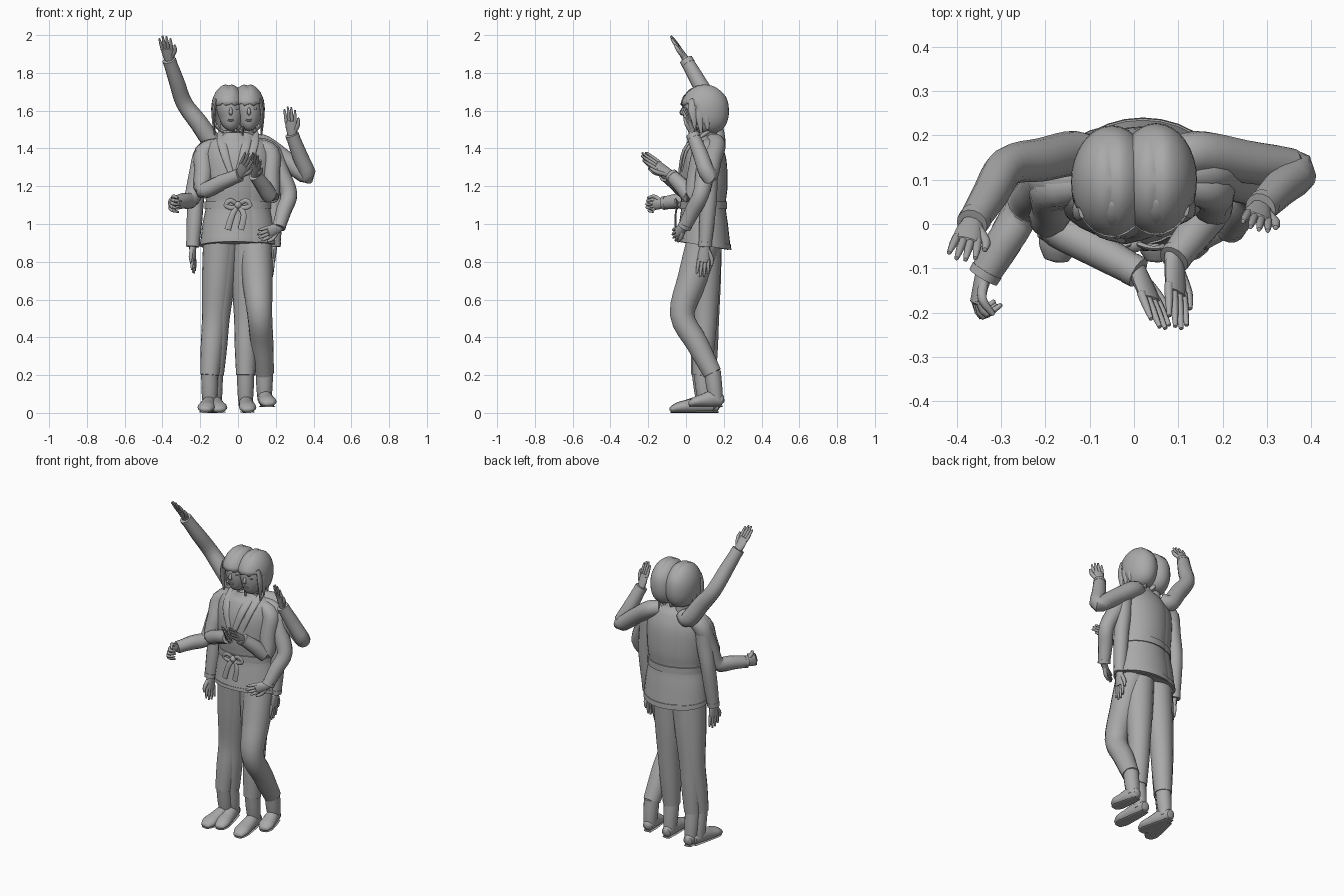
import bpy
import bmesh
from math import sin, cos, pi, radians
from mathutils import Vector, Matrix

cube = bpy.data.objects.get("Cube")
if cube:
    bpy.data.objects.remove(cube, do_unlink=True)
grey = bpy.data.materials.new("plain grey")
grey.use_nodes = True
grey.diffuse_color = (0.4, 0.4, 0.4, 1)
grey.node_tree.nodes["Principled BSDF"].inputs["Base Color"].default_value = grey.diffuse_color
X, Y = Vector((1, 0, 0)), Vector((0, 1, 0))

def finish(name, bm):
    """Turn a bmesh into a smooth shaded grey object."""
    bmesh.ops.recalc_face_normals(bm, faces=bm.faces)
    mesh = bpy.data.meshes.new(name)
    bm.to_mesh(mesh)
    bm.free()
    mesh.materials.append(grey)
    mesh.shade_smooth()
    mesh.set_sharp_from_angle(angle=radians(50))
    obj = bpy.data.objects.new(name, mesh)
    bpy.context.collection.objects.link(obj)
    return obj

def spline(keys, steps):
    """Catmull-Rom interpolation through vectors."""
    result = []
    padded = [keys[0], *keys, keys[-1]]
    for a, b, c, d in zip(padded, padded[1:], padded[2:], padded[3:]):
        for t in (s / steps for s in range(steps)):
            result.append(b + (c - a) * t / 2 + (a * 2 - b * 5 + c * 4 - d) * t * t / 2
                          + (b * 3 - a - c * 3 + d) * t ** 3 / 2)
    return result + [keys[-1]]

def sweep(bm, points, radii, ref=X, sides=14, steps=4, tip=0.5):
    """Sweep an ellipse along a path; ref is the direction of the first radius."""
    path = spline([Vector(p) for p in points], steps)
    sizes = spline([Vector(r if isinstance(r, tuple) else (r, r)) for r in radii], steps)
    rings = []
    for i, (p, r) in enumerate(zip(path, sizes)):
        along = (path[min(i + 1, len(path) - 1)] - path[max(i - 1, 0)]).normalized()
        side = (ref - along * along.dot(ref)).normalized()
        normal = along.cross(side)
        turns = [k * 2 * pi / sides for k in range(sides)]
        rings.append([bm.verts.new(p + side * r.x * cos(a) + normal * r.y * sin(a)) for a in turns])
    for a, b in zip(rings, rings[1:]):
        for k in range(sides):
            bm.faces.new((a[k - 1], a[k], b[k], b[k - 1]))
    for ring, end, inner in ((rings[0], 0, 1), (rings[-1], -1, -2)):
        out = (path[end] - path[inner]).normalized() * min(sizes[end]) * tip
        centre = bm.verts.new(path[end] + out)
        for k in range(sides):
            bm.faces.new((ring[k - 1], ring[k], centre))

def tube(name, points, radii, **options):
    bm = bmesh.new()
    sweep(bm, points, radii, **options)
    return finish(name, bm)

def ball(bm, centre, size, segments=12):
    matrix = Matrix.Translation(centre) @ Matrix.Diagonal((*size, 1))
    return bmesh.ops.create_uvsphere(bm, u_segments=segments, v_segments=segments // 2 + 2,
                                     radius=1, matrix=matrix)["verts"]

def hand(name, wrist, tip, across, curl):
    """Palm, four fingers and a thumb."""
    reach = tip - wrist
    side = Vector(across)
    side = (side - reach * side.dot(reach) / reach.length_squared).normalized()
    bend = reach.normalized().cross(side) * curl
    bm = bmesh.new()
    sweep(bm, [wrist - reach * 0.1, wrist + reach * 0.2, wrist + reach * 0.5],
          [(0.022, 0.02), (0.031, 0.016), (0.033, 0.012)], ref=side, sides=10)
    for k, length in enumerate((0.88, 0.98, 1.0, 0.9)):
        lateral = side * (k - 1.5)
        sweep(bm, [wrist + reach * 0.42 + lateral * 0.016,
                   wrist + reach * 0.72 * length + lateral * 0.018 + bend * 0.02,
                   wrist + reach * length * (1 - curl * 0.5) + lateral * 0.02 + bend * 0.045],
              [0.01, 0.009, 0.005], ref=side, sides=8, steps=3)
    sweep(bm, [wrist + reach * 0.12 - side * 0.018, wrist + reach * 0.38 - side * 0.042,
               wrist + reach * 0.6 - side * 0.045 + bend * 0.03],
          [0.012, 0.011, 0.006], ref=reach.cross(side), sides=8, steps=3)
    finish(name, bm)

def arm(name, shoulder, elbow, wrist, tip, across, curl=0.0):
    """Sleeve rising from inside the jacket, a flared cuff, then the hand."""
    shoulder, elbow, wrist, tip = map(Vector, (shoulder, elbow, wrist, tip))
    root = shoulder.lerp(Vector((0, 0.11, 1.46)), 0.4)
    tube(name + "_sleeve", [root, shoulder, shoulder.lerp(elbow, 0.5), elbow, elbow.lerp(wrist, 0.5), wrist],
         [0.042, 0.05, 0.049, 0.044, 0.041, 0.034], ref=Vector((0.2, 1, 0.3)), tip=0.1)
    tube(name + "_cuff", [wrist.lerp(elbow, 0.1), wrist], [0.037, 0.036], ref=Vector((0.2, 1, 0.3)), tip=0.1)
    hand(name + "_hand", wrist, tip, across, curl)

# Right arms
arm("right_raised_arm", (-.13, .16, 1.43), (-.285, .13, 1.64), (-.365, 0, 1.87), (-.39, -.08, 1.995), (-1, .2, 0))
arm("right_fist_arm", (-.18, .11, 1.38), (-.245, .04, 1.135), (-.34, -.12, 1.11),
    (-.372, -.235, 1.1), (-.3, 0, -1), 1.1)
arm("right_hanging_arm", (-.182, .1, 1.38), (-.222, .1, 1.14), (-.24, .07, .88), (-.235, .06, .74), (.3, 1, 0))
arm("right_clasping_arm", (-.18, .08, 1.38), (-.185, 0, 1.18), (.01, -.11, 1.26), (.065, -.235, 1.37), (-.7, .2, .8))
# Left arms
arm("left_waving_arm", (.14, .16, 1.42), (.368, .12, 1.255), (.285, .035, 1.475), (.272, -.01, 1.62), (-1, .4, 0))
arm("left_hip_arm", (.175, .12, 1.385), (.27, .08, 1.16), (.215, -.01, .98), (.1, -.085, .93), (0, 0, 1), .2)
arm("left_hanging_arm", (.172, .12, 1.375), (.195, .12, 1.13), (.19, .1, .88), (.18, .085, .72), (0, -1, 0))
arm("left_clasping_arm", (.172, .08, 1.375), (.175, .03, 1.15), (.09, -.08, 1.26), (.1, -.235, 1.37), (-.7, .4, .7))

def leg(name, hip, knee, ankle, toe):
    """Trouser leg, boot shaft, boot foot and sole."""
    hip, knee, ankle, toe = map(Vector, (hip, knee, ankle, toe))
    tube(name + "_trouser", [hip, hip.lerp(knee, 0.5), knee, knee.lerp(ankle, 0.5), ankle],
         [0.09, 0.081, 0.066, 0.06, 0.05], sides=18, tip=0.1)
    heel = Vector((ankle.x, ankle.y + 0.02, toe.z + 0.035))
    tube(name + "_boot_shaft", [ankle + Vector((0, 0, 0.01)), ankle.lerp(heel, 0.5), heel],
         [0.045, 0.043, 0.036], tip=0.1)
    forward = (toe - heel) * Vector((1, 1, 0)).length / 2 ** 0.5
    foot = [heel + forward * f for f in (-0.22, 0.12, 0.5, 0.8, 1)]
    for p, lift in zip(foot, (0.035, 0.045, 0.036, 0.028, 0.016)):
        p.z = toe.z + lift
    widths = (.028, .038, .043, .045, .028)
    tube(name + "_boot_foot", foot, list(zip(widths, (.03, .044, .035, .027, .015))))
    tube(name + "_sole", [Vector((p.x, p.y, toe.z + 0.005)) for p in foot], [(w * 0.85, .005) for w in widths])

leg("right_outer_leg", (-.095, .09, .9), (-.125, .1, .5), (-.15, .075, .2), (-.175, -.08, 0))
leg("right_inner_leg", (-.08, .1, .9), (-.11, .11, .5), (-.125, .11, .2), (-.095, -.05, 0))
leg("left_inner_leg", (.05, .1, .9), (.045, .1, .5), (.04, .085, .2), (.055, -.08, 0))
leg("left_bent_leg", (.09, .09, .9), (.115, -.02, .52), (.14, .14, .21), (.165, .02, .03))

# Two overlapping jackets with tilted hems, belts and collars
for label, x, y in (("first", -.02, .085), ("second", .02, .1)):
    profile = ((1.485, .045, .05), (1.46, .085, .06), (1.425, .14, .085), (1.34, .163, .114),
               (1.2, .158, .12), (1.1, .15, .11), (1.0, .168, .122), (.895, .18, .136))
    jacket = tube(label + "_jacket", [(x, y, z) for z, w, d in profile],
                  [(w, d) for z, w, d in profile], sides=28, tip=0.05)
    hem = tube(label + "_hem", [(x, y, .91), (x, y, .885)], [(.181, .138), (.183, .14)],
               sides=28, steps=1, tip=0)
    for v in [*jacket.data.vertices, *hem.data.vertices]:
        if v.co.z < 1:
            v.co.z += (y - v.co.y) * (1 - v.co.z) * 1.4
    tube(label + "_belt", [(x, y, 1.12), (x, y, 1.08)], [(.157, .118), (.157, .118)], sides=28, steps=1, tip=0)
    for side, sign in (("right", -1), ("left", 1)):
        tube(label + "_" + side + "_collar",
             [(x + sign * .025, y + .06, 1.49), (x + sign * .065, y, 1.475),
              (x + sign * .055, y - .095, 1.39), (x, y - .122, 1.22)],
             [(.012, .024), (.012, .026), (.01, .024), (.008, .012)], ref=Vector((0, -1, 0.4)))

# Belt bow
for side, sign in (("right", -1), ("left", 1)):
    tube(side + "_bow_loop", [(0, -.04, 1.1), (sign * .04, -.055, 1.125), (sign * .065, -.05, 1.1),
                              (sign * .03, -.05, 1.085), (0, -.04, 1.1)], [(.006, .012)] * 5, ref=Y, sides=8)
    tube(side + "_bow_tail", [(0, -.045, 1.1), (sign * .03, -.055, 1.05), (sign * .035 - .02, -.055, .97)],
         [(.005, .012), (.005, .015), (.005, .017)], ref=Y, sides=8, tip=0.1)
knot = bmesh.new()
ball(knot, (0, -.045, 1.1), (.02, .02, .02))
finish("belt_knot", knot)

def head(label, x, y, face_x):
    """Face with features, neck, and a bobbed hair shell with an open front."""
    tube(label + "_neck", [(x, y + .015, 1.43), (x, y, 1.56)], [.045, .045], tip=0.1)
    tube(label + "_face", [(face_x, y - .045, 1.503), (face_x, y - .045, 1.53),
                           (face_x, y - .035, 1.58), (x, y - .025, 1.65), (x, y, 1.69)],
         [(.026, .035), (.05, .058), (.067, .08), (.07, .085), (.05, .06)], sides=20)
    tube(label + "_nose", [(face_x, y - .108, 1.62), (face_x, y - .12, 1.59), (face_x, y - .108, 1.58)],
         [.005, .01, .006], sides=8)
    bm = bmesh.new()
    for sign in (-1, 1):
        ball(bm, (face_x + sign * .028, y - .095, 1.61), (.015, .012, .007))
    finish(label + "_eyes", bm)
    bm = bmesh.new()
    for z in (1.554, 1.547):
        ball(bm, (face_x, y - .1, z), (.018, .009, .004))
    finish(label + "_lips", bm)
    # Hair shell: broad crown, full sides, uneven fringe above the eyes
    bm = bmesh.new()
    for v in ball(bm, (x, y, 1.61), (.092, .127, .132), 32):
        drop = (1.61 - v.co.z) / 0.132
        if drop > 0:
            fuller = max(0.1, 1 - drop * drop) ** -0.14
            v.co = (x + (v.co.x - x) * fuller, y + (v.co.y - y) * fuller + drop * .01, v.co.z)
        elif drop > -0.3 and v.co.y < y - .04:
            v.co.z += 0.007 * sin(v.co.x * 130)
        v.co.z -= 0.008 * max(0, 1 - abs(v.co.x - x) / 0.02) * (v.co.z > 1.68)
    centres = [(f, f.calc_center_median()) for f in bm.faces]
    front = [f for f, c in centres if c.z < 1.633 and c.y < y - .04]
    bmesh.ops.delete(bm, geom=front, context="FACES")
    shell = finish(label + "_hair", bm)
    shell.modifiers.new("thickness", "SOLIDIFY").thickness = 0.008
    for side, sign in (("right", -1), ("left", 1)):
        bm = bmesh.new()
        for k in range(3):
            back = y - .065 + k * .035
            sweep(bm, [(x + sign * .066, back, 1.66), (x + sign * .08, back, 1.58),
                       (x + sign * .074, back + .01, 1.47 + k * .015)],
                  [(.018, .009), (.022, .01), (.006, .004)], ref=Y, sides=8)
        finish(label + "_" + side + "_locks", bm)

head("first", -.05, .095, -.038)
head("second", .05, .1, .058)
